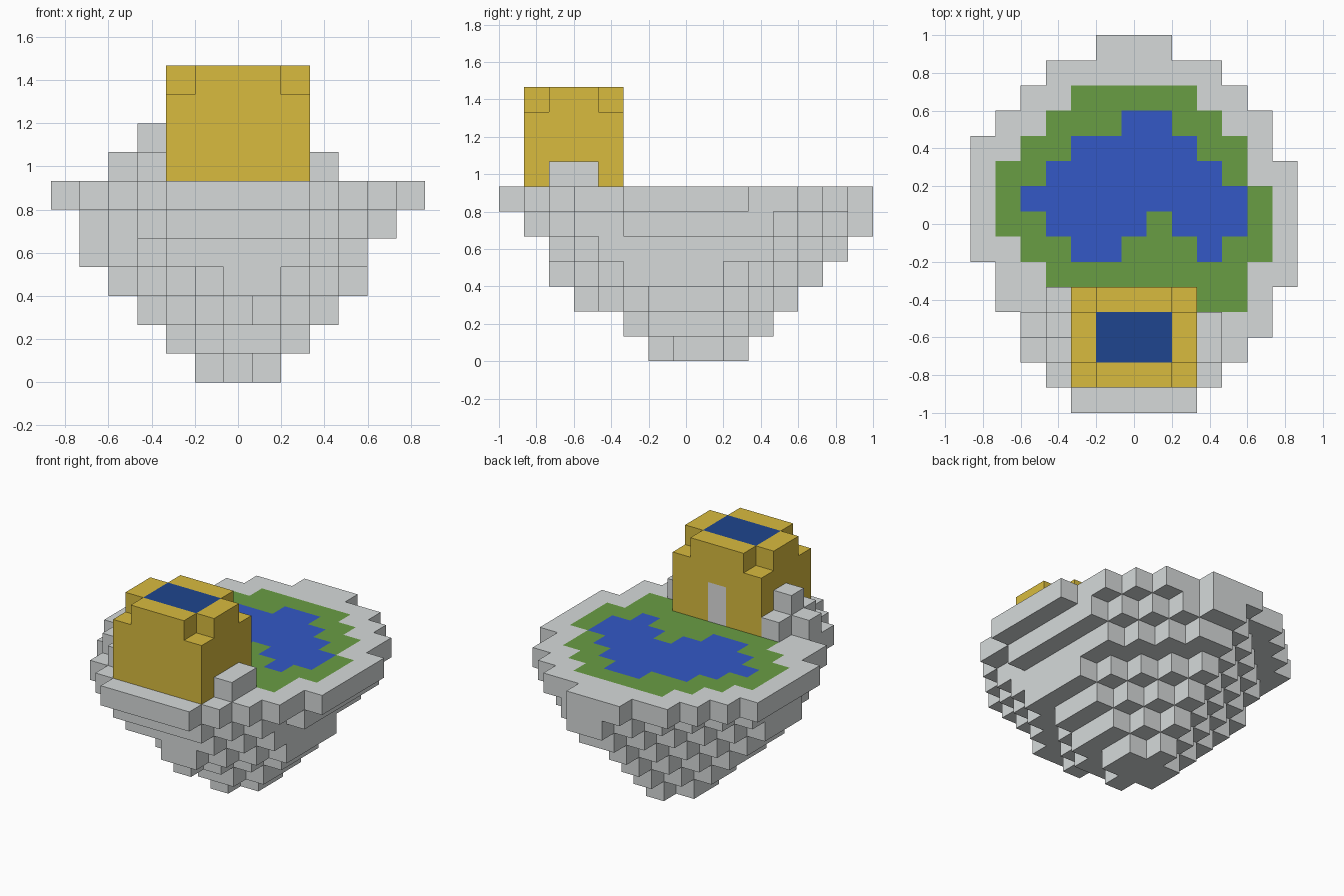
import bpy, bmesh
from mathutils import Vector

cube = bpy.data.objects.get("Cube")
if cube:
    bpy.data.objects.remove(cube, do_unlink=True)

CELL = 2 / 15
GROUND = 6          # layer index of the ground


def material(name, rgb):
    linear = [((c / 255 + 0.055) / 1.055) ** 2.4 for c in rgb] + [1]
    mat = bpy.data.materials.new(name)
    mat.use_nodes = True
    mat.diffuse_color = linear
    bsdf = next(n for n in mat.node_tree.nodes if n.type == 'BSDF_PRINCIPLED')
    bsdf.inputs["Base Color"].default_value = linear
    bsdf.inputs["Roughness"].default_value = 0.9
    return mat


stone = material("stone grey", (214, 218, 218))
grass = material("grass green", (105, 157, 68))
water = material("water blue", (51, 89, 198))
gold = material("wall gold", (216, 187, 62))
roof = material("roof dark blue", (30, 69, 142))
door = material("door pale grey", (222, 222, 222))

SIDES = [Vector(v) for v in ((1, 0, 0), (-1, 0, 0), (0, 1, 0),
                             (0, -1, 0), (0, 0, 1), (0, 0, -1))]


def block_object(name, cells, solid, mats, rule):
    """Skin a set of grid cells, leaving out faces against solid cells."""
    bm = bmesh.new()
    corners = {}

    def corner(p):
        key = tuple(round(c) for c in p)
        if key not in corners:
            x, y, z = key
            corners[key] = bm.verts.new(((x - 6.5) * CELL, (y - 7.5) * CELL, z * CELL))
        return corners[key]

    for cell in sorted(cells):
        for n in SIDES:
            if tuple(int(a + b) for a, b in zip(cell, n)) in solid:
                continue
            u = Vector((n.y, n.z, n.x)) / 2
            v = n.cross(u)
            mid = Vector(cell) + Vector((0.5, 0.5, 0.5)) + n / 2
            quad = [corner(mid + a * u + b * v)
                    for a, b in ((-1, -1), (1, -1), (1, 1), (-1, 1))]
            face = bm.faces.new(quad)
            face.material_index = rule(cell, n)
    mesh = bpy.data.meshes.new(name)
    bm.to_mesh(mesh)
    bm.free()
    for m in mats:
        mesh.materials.append(m)
    obj = bpy.data.objects.new(name, mesh)
    bpy.context.collection.objects.link(obj)
    return obj


def box(i, j, k):
    """Cells in inclusive index ranges."""
    return {(x, y, z) for x in range(i[0], i[1] + 1)
            for y in range(j[0], j[1] + 1) for z in range(k[0], k[1] + 1)}


# Ground plan, back row first: s stone, g grass, w water
PLAN = """
.....sss.....
...sssssss...
..ssgggggss..
.ssgggwwggss.
ssggwwwwwggs.
sggwwwwwwwgss
sgwwwwwwwwwgs
sggwwwwgwwwgs
ssggwwgggwggs
.ssggggggggss
.ssssssssggs.
..ssssssssss.
..sssssssss..
...sssssss...
....sssss....
""".split()[::-1]
plan = {(i, j): c for j, row in enumerate(PLAN)
        for i, c in enumerate(row) if c != "."}

# Tapering rock: each lower layer is a box with its corners cut diagonally.
# Per layer: x range, y range, then the corner limits at the
# front right, front left, back right and back left
LAYERS = [((1, 11), (1, 14), (8.5, 8.5, 6.5, 7.5)),
          ((1, 10), (2, 13), (7, 8, 5, 7)),
          ((2, 10), (2, 12), (5, 6, 5, 5)),
          ((3, 9), (3, 11), (4, 4, 4, 4)),
          ((4, 8), (5, 10), (2.5, 3.5, 2.5, 2.5)),
          ((5, 7), (6, 9), (1.5, 1.5, 1.5, 1.5))]
island = {(i, j, GROUND) for i, j in plan}
# The front rim of the ground overhangs on its sides
above = {(i, j) for i, j in plan
         if j > 5 or {(i - 1, j), (i + 1, j)} <= plan.keys()}
for step, (xs, ys, limits) in enumerate(LAYERS, 1):
    cx, cy = sum(xs) / 2, sum(ys) / 2
    above = {(i, j) for i, j in above
             if xs[0] <= i <= xs[1] and ys[0] <= j <= ys[1]
             and abs(i - cx) + abs(j - cy) <= limits[2 * (j >= cy) + (i >= cx)]}
    island |= {(i, j, GROUND - step) for i, j in above}

# House with the four top corners notched
house = box((4, 8), (1, 4), (7, 10))
house -= {(i, j, 10) for i in (4, 8) for j in (1, 4)}

# Boulders on both sides of the house
left_boulder = box((9, 9), (2, 3), (7, 7))
right_boulders = box((3, 3), (2, 4), (7, 7)) | {(3, 3, 8), (2, 3, 7)}

solid = island | house | left_boulder | right_boulders


def ground_rule(cell, n):
    return "sgw".index(plan[cell[:2]]) if cell[2] == GROUND and n.z > 0 else 0


def house_rule(cell, n):
    i, j, k = cell
    if n.z > 0 and k == 10 and 5 <= i <= 7 and 2 <= j <= 3:
        return 1                                    # roof panel
    return 2 if n.y > 0 and i == 6 and k < 9 else 0  # back door


block_object("floating_island", island, solid, [stone, grass, water], ground_rule)
block_object("house", house, solid, [gold, roof, door], house_rule)
block_object("left_boulder", left_boulder, solid, [stone], lambda c, n: 0)
block_object("right_boulders", right_boulders, solid, [stone], lambda c, n: 0)
